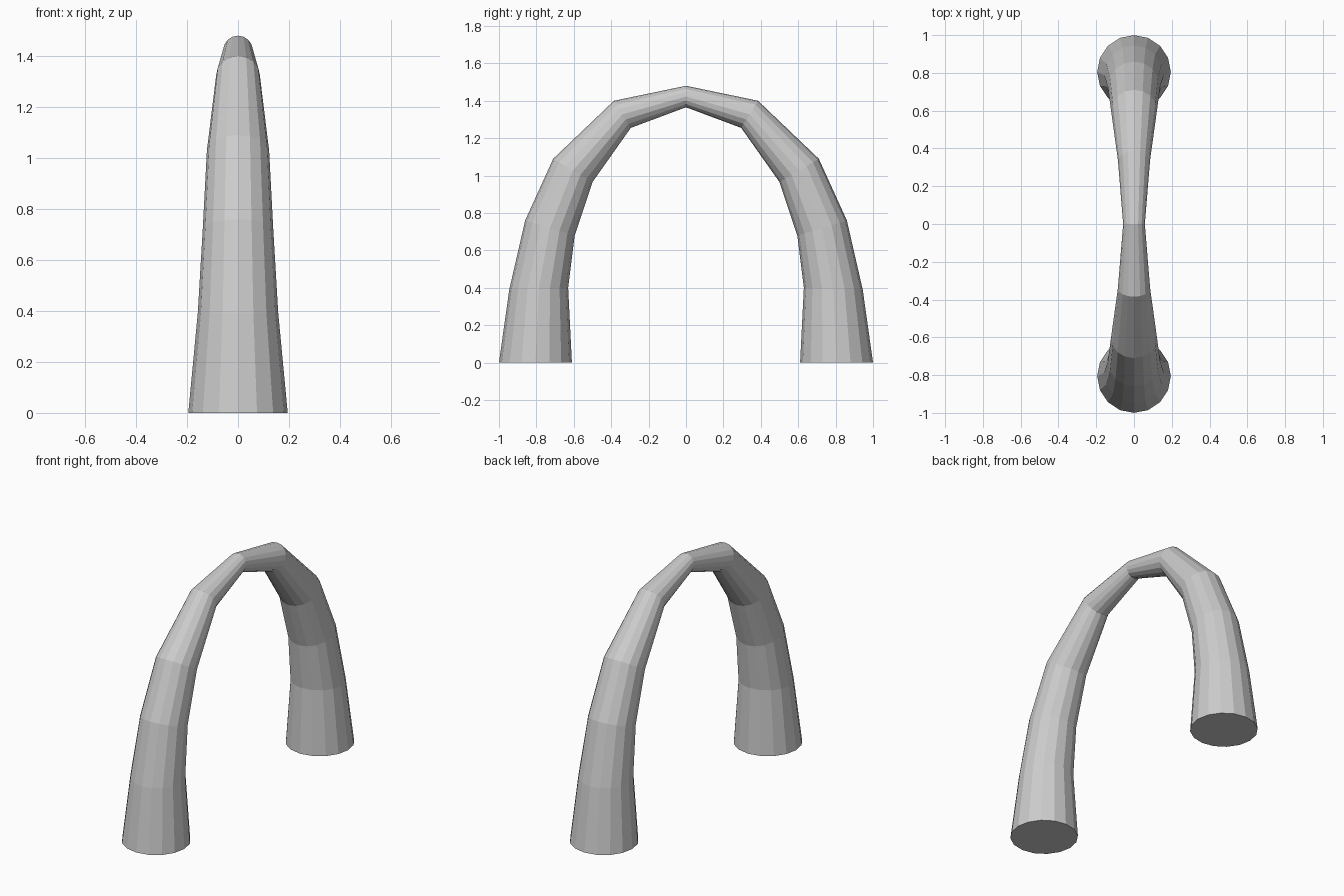
import bpy, bmesh, math

if "Cube" in bpy.data.objects:
    bpy.data.objects.remove(bpy.data.objects["Cube"])

SIDES = 16
# (outer y, outer z, inner y, inner z) of each ring, from foot to crown
half = [(1.0, 0, 0.61, 0), (0.945, 0.39, 0.63, 0.40), (0.86, 0.76, 0.595, 0.68),
        (0.71, 1.09, 0.50, 0.965), (0.385, 1.40, 0.295, 1.255)]
crown = [(0, 1.48, 0, 1.365)]
# Mirror the leg across the crown
profile = half + crown + [(-a, b, -c, d) for a, b, c, d in reversed(half)]

bm = bmesh.new()
rings = []
for oy, oz, iy, iz in profile:
    cy, cz = (oy + iy) / 2, (oz + iz) / 2
    r = math.hypot(oy - iy, oz - iz) / 2
    ring = []
    for k in range(SIDES):
        a = 2 * math.pi * k / SIDES
        ring.append(bm.verts.new((r * math.sin(a),
                                  cy + (oy - cy) * math.cos(a),
                                  cz + (oz - cz) * math.cos(a))))
    rings.append(ring)

# Skin between rings, then the two flat feet
for a, b in zip(rings, rings[1:]):
    for k in range(SIDES):
        n = (k + 1) % SIDES
        bm.faces.new((a[k], a[n], b[n], b[k]))
bm.faces.new(rings[0])
bm.faces.new(rings[-1])
bmesh.ops.recalc_face_normals(bm, faces=bm.faces[:])

mesh = bpy.data.meshes.new("tapered_arch")
bm.to_mesh(mesh)
bm.free()
arch = bpy.data.objects.new("tapered_arch", mesh)
bpy.context.collection.objects.link(arch)
